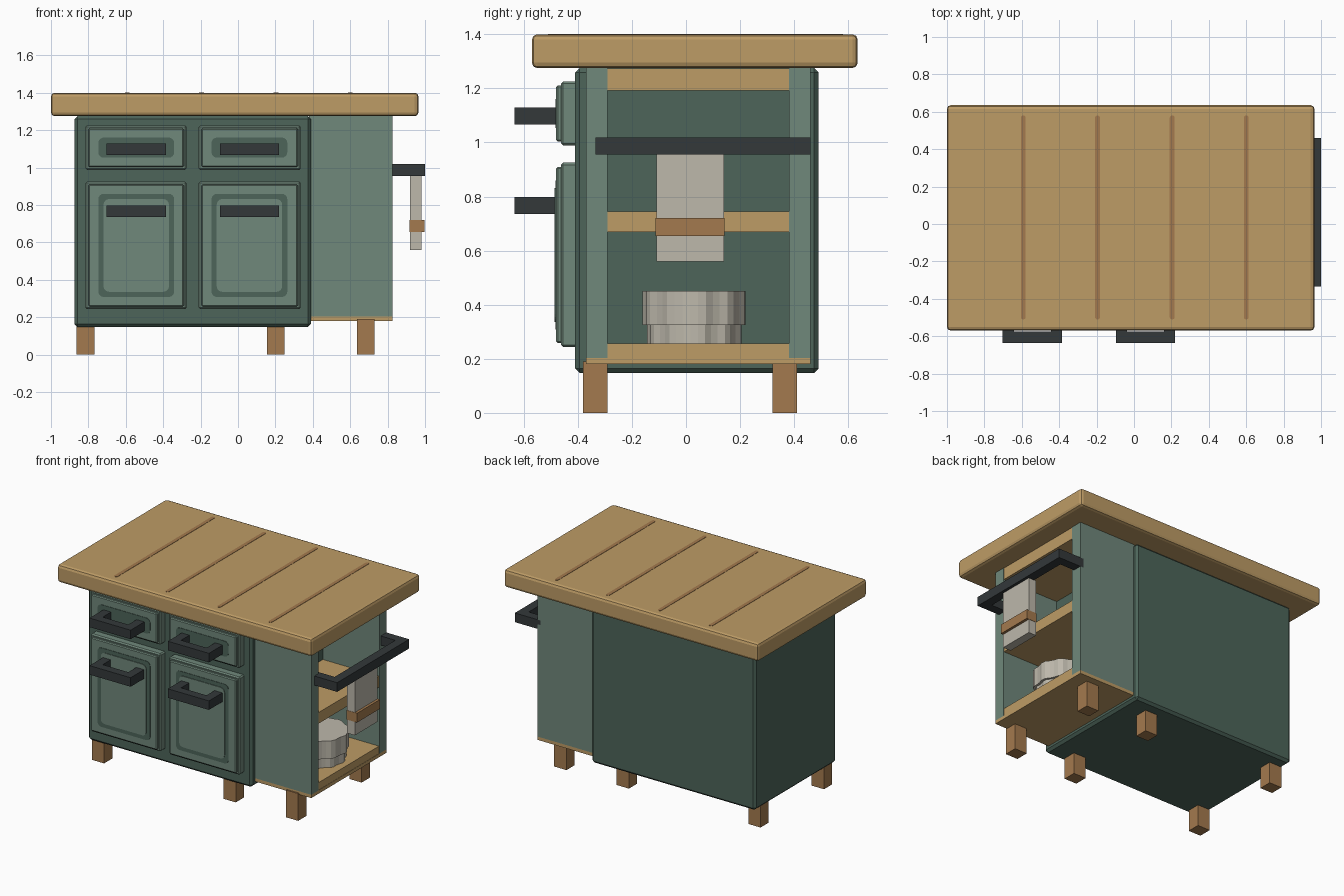
import bpy, bmesh, math

cube = bpy.data.objects.get("Cube")
if cube:
    bpy.data.objects.remove(cube, do_unlink=True)


def material(name, rgb):
    lin = [((c / 255 + 0.055) / 1.055) ** 2.4 for c in rgb] + [1.0]
    m = bpy.data.materials.new(name)
    m.use_nodes = True
    m.diffuse_color = lin
    m.node_tree.nodes["Principled BSDF"].inputs["Base Color"].default_value = lin
    m.node_tree.nodes["Principled BSDF"].inputs["Roughness"].default_value = 0.7
    return m


DARK = material("dark_green", (77, 101, 90))
LIGHT = material("sage_green", (112, 136, 123))
WOOD = material("light_wood", (190, 156, 102))
BROWN = material("brown_wood", (164, 122, 78))
IRON = material("charcoal_metal", (51, 56, 58))
CREAM = material("cream", (189, 184, 171))


def finish(name, bm, mat):
    bmesh.ops.recalc_face_normals(bm, faces=bm.faces)
    me = bpy.data.meshes.new(name)
    bm.to_mesh(me)
    bm.free()
    me.materials.append(mat)
    ob = bpy.data.objects.new(name, me)
    bpy.context.collection.objects.link(ob)
    return ob


def box(name, x, y, z, mat, bevel=0.0, segments=1):
    """Box from (min, max) ranges, with optional bevelled edges."""
    bm = bmesh.new()
    bmesh.ops.create_cube(bm, size=1)
    for v in bm.verts:
        v.co = [r[0] if c < 0 else r[1] for c, r in zip(v.co, (x, y, z))]
    if bevel:
        bmesh.ops.bevel(bm, geom=bm.edges[:], offset=bevel, segments=segments,
                        profile=0.5, affect='EDGES')
    return finish(name, bm, mat)


def prism(name, points, offset, mat):
    """Extrude a closed outline of 3D points by an offset vector."""
    bm = bmesh.new()
    face = bm.faces.new([bm.verts.new(p) for p in points])
    ext = bmesh.ops.extrude_face_region(bm, geom=[face])
    bmesh.ops.translate(bm, vec=offset,
                        verts=[v for v in ext["geom"] if isinstance(v, bmesh.types.BMVert)])
    return finish(name, bm, mat)


def rounded(a, b, r, n=4):
    """Outline of a rounded rectangle spanning ranges a and b."""
    pts = []
    corners = ((a[1] - r, b[1] - r), (a[0] + r, b[1] - r),
               (a[0] + r, b[0] + r), (a[1] - r, b[0] + r))
    for i, (cu, cv) in enumerate(corners):
        for k in range(n + 1):
            t = math.pi / 2 * (i + k / n)
            pts.append((cu + r * math.cos(t), cv + r * math.sin(t)))
    return pts


def front_plate(name, x, z, y, depth, mat, r):
    return prism(name, [(u, y, v) for u, v in rounded(x, z, r)], (0, -depth, 0), mat)


def inset(r, d):
    return (r[0] + d, r[1] - d)


# Countertop with plank grooves
box("countertop", (-1, 0.965), (-0.57, 0.635), (1.275, 1.4), WOOD, 0.02, 2)
for i, x in enumerate((-0.592, -0.195, 0.204, 0.6)):
    outline = rounded((x - 0.013, x + 0.013), (-0.51, 0.58), 0.012)
    prism(f"countertop_groove_{i + 1}", [(u, v, 1.398) for u, v in outline], (0, 0, 0.004), BROWN)

# Main cabinet
box("cabinet_body", (-0.875, 0.39), (-0.41, 0.49), (0.148, 1.275), DARK, 0.016)


def handle(name, x, z):
    """U-shaped pull: two posts and a front bar."""
    w = 0.06
    pts = [(x[0], -0.475), (x[0], -0.635), (x[1], -0.635), (x[1], -0.475),
           (x[1] - w, -0.475), (x[1] - w, -0.575), (x[0] + w, -0.575), (x[0] + w, -0.475)]
    prism(name, [(u, v, z[0]) for u, v in pts], (0, 0, z[1] - z[0]), IRON)


# Drawers and doors, one column per side
for side, x in (("right", (-0.815, -0.275)), ("left", (-0.21, 0.335))):
    hx = (x[0] + 0.113, x[0] + 0.43)
    ring = (x[0] + 0.068, x[0] + 0.474)
    for part, z, hz in (("drawer", (0.988, 1.226), (1.067, 1.13)),
                        ("door", (0.243, 0.925), (0.735, 0.798))):
        name = f"{side}_{part}"
        box(name + "_frame", x, (-0.462, -0.4), z, LIGHT, 0.008)
        box(name + "_face", inset(x, 0.015), (-0.48, -0.45), inset(z, 0.015), LIGHT, 0.006)
        rz = inset(z, 0.065)
        front_plate(name + "_groove", ring, rz, -0.476, 0.007, DARK, 0.03)
        if part == "door":
            front_plate(name + "_panel", inset(ring, 0.028), inset(rz, 0.028),
                        -0.479, 0.008, LIGHT, 0.03)
        handle(name + "_handle", hx, hz)

# Open shelf unit
ux = (0.38, 0.825)
box("shelf_front_panel", ux, (-0.37, -0.29), (0.203, 1.275), LIGHT)
box("shelf_back_panel", ux, (0.38, 0.46), (0.203, 1.275), LIGHT)
box("shelf_base", ux, (-0.37, 0.46), (0.18, 0.204), WOOD)
for name, z in (("bottom_shelf", (0.18, 0.256)), ("middle_shelf", (0.668, 0.745)),
                ("top_shelf", (1.192, 1.274))):
    box(name, (0.38, 0.823), (-0.292, 0.382), z, WOOD)

# Legs
for i, (x, top) in enumerate(((-0.863, 0.17), (0.154, 0.17), (0.636, 0.19))):
    for end, y in (("front", (-0.38, -0.29)), ("back", (0.32, 0.41))):
        box(f"{end}_leg_{i + 1}", (x, x + 0.095), y, (0, top), BROWN)

# Towel rail: bar with two posts
rail = [(0.8, -0.335), (1.0, -0.335), (1.0, 0.46), (0.8, 0.46),
        (0.8, 0.397), (0.937, 0.397), (0.937, -0.272), (0.8, -0.272)]
prism("towel_rail", [(x, y, 0.955) for x, y in rail], (0, 0, 0.064), IRON)

# Hanging towel with a stripe
box("towel", (0.92, 0.98), (-0.11, 0.14), (0.56, 0.957), CREAM)
box("towel_stripe", (0.918, 0.998), (-0.112, 0.142), (0.655, 0.72), BROWN)


# Fluted bowl on the bottom shelf
def fluted(name, r, z, n=40):
    pts = []
    for i in range(n):
        q = r if i % 4 < 2 else r - 0.01
        t = 2 * math.pi * (i + 0.5) / n
        pts.append((0.605 + q * math.cos(t), 0.03 + q * math.sin(t), z[0]))
    prism(name, pts, (0, 0, z[1] - z[0]), CREAM)


fluted("bowl_foot", 0.175, (0.25, 0.326))
fluted("bowl_top", 0.191, (0.325, 0.45))
